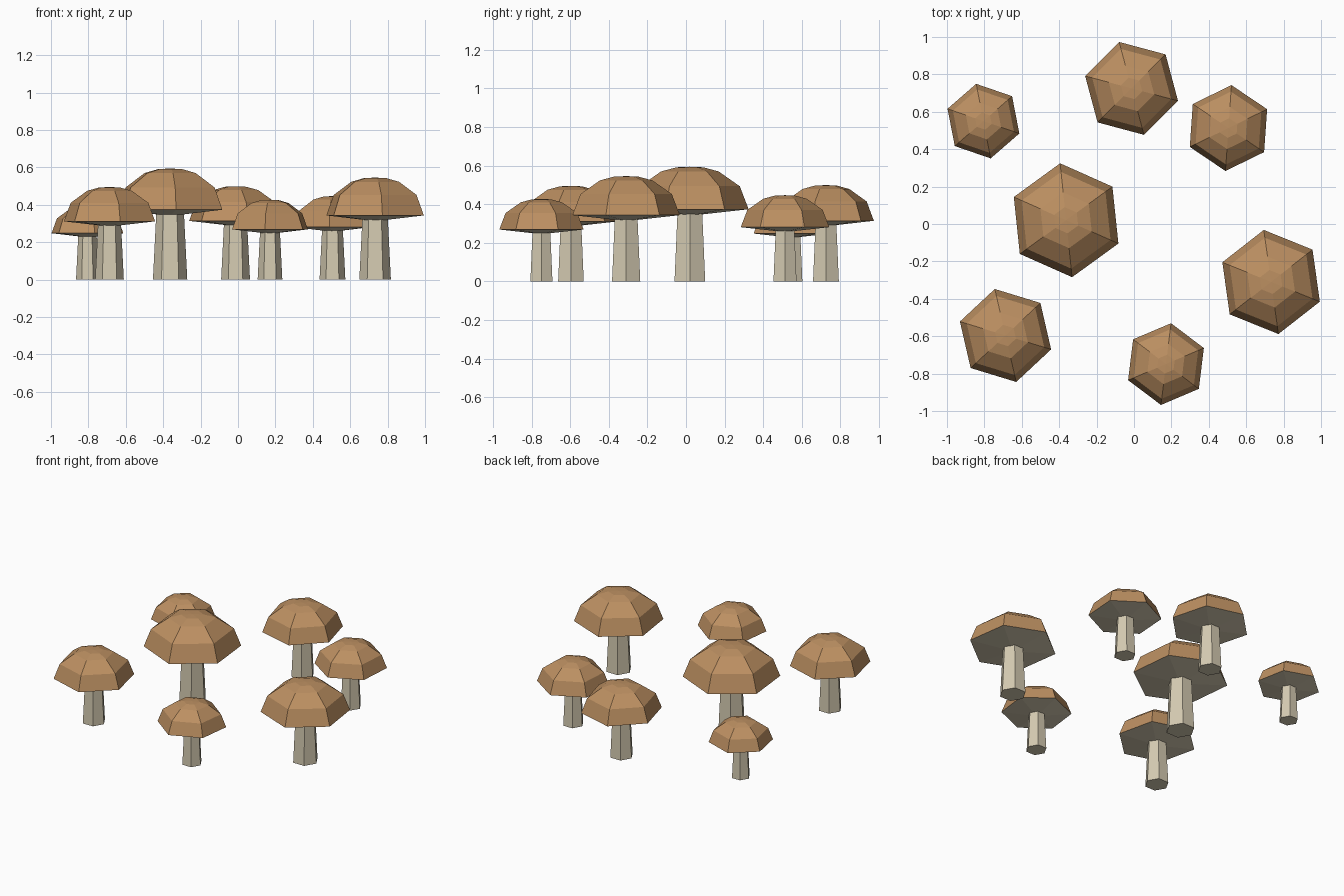
import bpy
from math import cos, sin, radians, tau

cube = bpy.data.objects.get("Cube")
if cube:
    bpy.data.objects.remove(cube, do_unlink=True)

SIDES = 6


def make_material(name, rgb):
    mat = bpy.data.materials.new(name)
    mat.use_nodes = True
    mat.diffuse_color = (*rgb, 1)
    mat.node_tree.nodes["Principled BSDF"].inputs["Base Color"].default_value = (*rgb, 1)
    return mat


brown = make_material("cap brown", (0.50, 0.275, 0.12))
cream = make_material("stem cream", (0.66, 0.59, 0.44))


def lathe(name, profile, location, scale, turn, materials):
    """Spin a (radius, height) profile, listed bottom to top, into a closed faceted solid."""
    verts, rings = [], []
    for radius, height in profile:
        start = len(verts)
        count = SIDES if radius > 0 else 1
        for i in range(count):
            a = turn + tau * i / SIDES
            verts.append((radius * cos(a) * scale, radius * sin(a) * scale, height * scale))
        rings.append([start + i % count for i in range(SIDES)])
    faces = []
    for low, high in zip(rings, rings[1:]):
        for i in range(SIDES):
            j = (i + 1) % SIDES
            quad = (low[i], low[j], high[j], high[i])
            faces.append(list(dict.fromkeys(quad)))
    for ring, flip in ((rings[0], -1), (rings[-1], 1)):
        if len(set(ring)) > 1:
            faces.append(ring[::flip])
    mesh = bpy.data.meshes.new(name)
    mesh.from_pydata(verts, [], faces)
    for mat in materials:
        mesh.materials.append(mat)
    obj = bpy.data.objects.new(name, mesh)
    obj.location = location
    bpy.context.collection.objects.link(obj)
    return obj


# Profiles in units of the cap radius
cap_profile = [(0, 1.11), (1, 1.22), (0.85, 1.61), (0.49, 1.86), (0.23, 1.93), (0, 1.94)]
stem_profile = [(0.30, 0), (0.24, 1.2)]

# Name, x, y, cap radius, cap turn in degrees
mushrooms = [
    ("centre", -0.363, 0.02, 0.306, 36),
    ("front_left", 0.733, -0.31, 0.281, 38),
    ("front_right", -0.687, -0.596, 0.255, 43),
    ("back", -0.013, 0.725, 0.257, 45),
    ("back_left", 0.505, 0.513, 0.23, 26),
    ("back_right", -0.805, 0.55, 0.203, 41),
    ("front", 0.171, -0.749, 0.22, 23),
]

for name, x, y, radius, turn in mushrooms:
    lathe(name + "_stem", stem_profile, (x, y, 0), radius, 0, [cream])
    cap = lathe(name + "_cap", cap_profile, (x, y, 0), radius, radians(turn), [brown, cream])
    # Pale underside of the cap
    for face in cap.data.polygons:
        if face.normal.z < 0:
            face.material_index = 1
